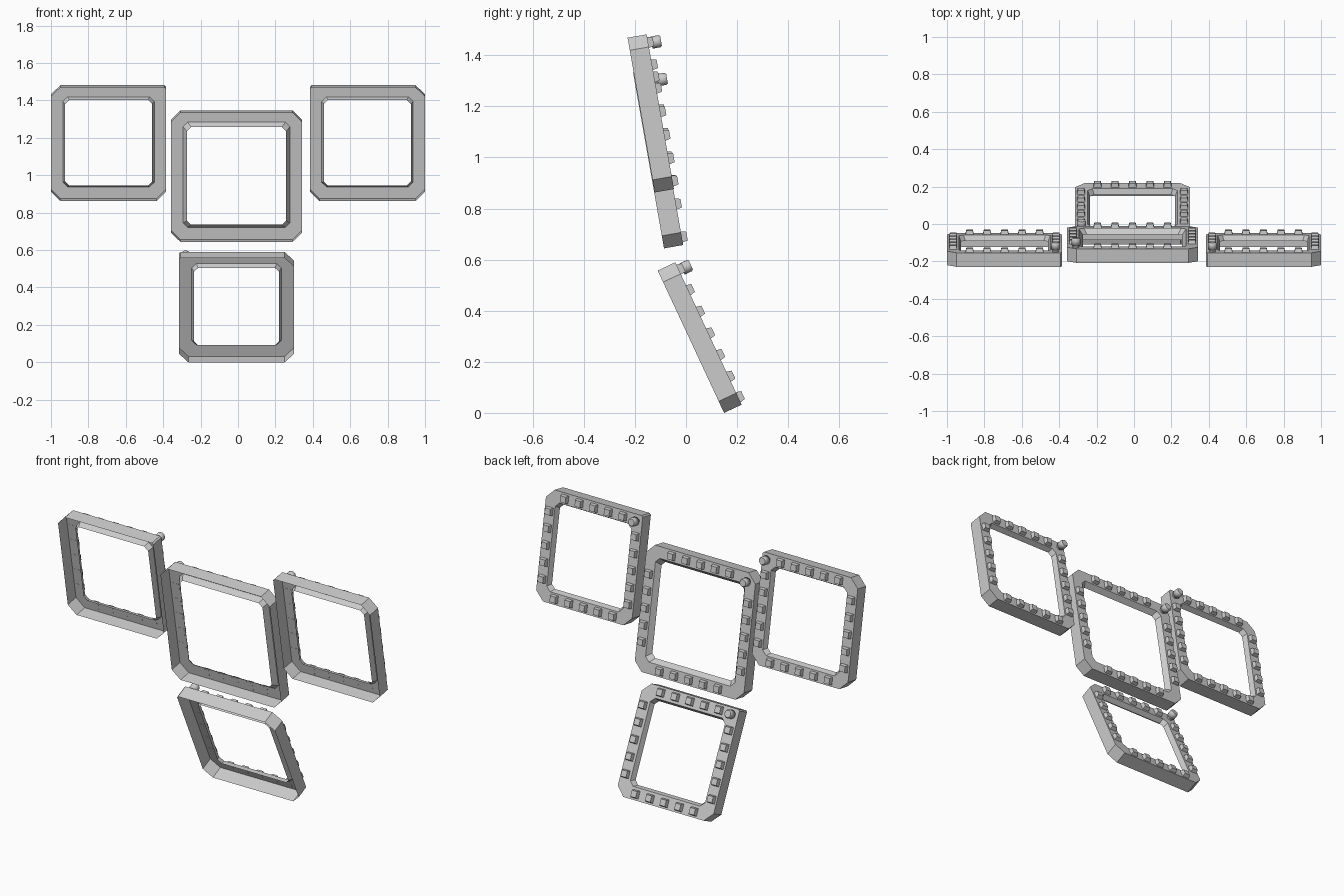
import bpy, bmesh
from math import radians, cos, sin, pi
from mathutils import Vector

if "Cube" in bpy.data.objects:
    bpy.data.objects.remove(bpy.data.objects["Cube"])

DEPTH = 0.076


def octagon(half, corners, y):
    """Square loop in local xz with a cut at each corner (BL, BR, TR, TL)."""
    bl, br, tr, tl = corners
    h = half
    pts = [(-h + bl, -h), (h - br, -h), (h, -h + br), (h, h - tr),
           (h - tr, h), (-h + tl, h), (-h, h - tl), (-h, -h + bl)]
    return [(x, y, z) for x, z in pts]


def bridge(bm, a, b):
    n = len(a)
    for i in range(n):
        j = (i + 1) % n
        bm.faces.new((a[i], a[j], b[j], b[i]))


def finish(bm, name, loc, tilt, recalc=True):
    if recalc:
        bmesh.ops.recalc_face_normals(bm, faces=bm.faces[:])
    me = bpy.data.meshes.new(name)
    bm.to_mesh(me)
    bm.free()
    ob = bpy.data.objects.new(name, me)
    ob.location = loc
    ob.rotation_euler = (tilt, 0, 0)
    bpy.context.collection.objects.link(ob)


def frame(name, cx, y, z, size, tilt, post_side, square, bar, lip):
    """y, z: bottom edge of the front rim; post_side: -1 or 1 in x."""
    tilt = radians(tilt)
    half = size / 2
    loc = Vector((cx, y - sin(tilt) * half, z + cos(tilt) * half))

    # Open-fronted shell: outer wall, back plate, short lip turned inward
    cut = [0.05] * 4
    if square:
        cut[2 if post_side > 0 else 3] = 0.008
    bm = bmesh.new()
    loops = [octagon(half, cut, 0), octagon(half, cut, DEPTH),
             octagon(half - bar, [0.025] * 4, DEPTH),
             octagon(half - lip, [0.022] * 4, DEPTH - 0.03)]
    rings = [[bm.verts.new(p) for p in loop] for loop in loops]
    for a, b in zip(rings, rings[1:]):
        bridge(bm, a, b)
    finish(bm, name + "_frame", loc, tilt, False)

    # Tapered teeth, five along each bar of the back face
    bm = bmesh.new()
    r = half - 0.032
    for i in range(-2, 3):
        t = i * 0.0935
        for px, pz in ((t, r), (t, -r), (r, t), (-r, t)):
            lo, hi = [[bm.verts.new((px + sx * h, yy, pz + sz * h))
                       for sx, sz in ((-1, -1), (1, -1), (1, 1), (-1, 1))]
                      for h, yy in ((0.022, DEPTH - 0.001), (0.017, DEPTH + 0.021))]
            bridge(bm, lo, hi)
            bm.faces.new(lo)
            bm.faces.new(hi)
    finish(bm, name + "_teeth", loc, tilt)

    # Knobbed post at the upper corner of the back face
    bm = bmesh.new()
    inset = 0.035 if square else 0.047
    px, pz = post_side * (half - inset), half - inset
    rings = []
    for rad, yy in ((0.017, -0.001), (0.017, 0.013), (0.024, 0.013),
                    (0.024, 0.044), (0.019, 0.051)):
        rings.append([bm.verts.new((px + rad * cos(k * pi / 8), DEPTH + yy,
                                    pz + rad * sin(k * pi / 8))) for k in range(16)])
    for a, b in zip(rings, rings[1:]):
        bridge(bm, a, b)
    bm.faces.new(rings[0])
    bm.faces.new(rings[-1])
    for f in bm.faces:
        f.smooth = len(f.verts) == 4
    for e in bm.edges:
        e.smooth = e.calc_face_angle(0) < radians(30)
    finish(bm, name + "_post", loc, tilt)


frame("center", -0.008, -0.086, 0.644, 0.70, 10, -1, False, 0.064, 0.085)
frame("left", -0.692, -0.122, 0.863, 0.615, 10, 1, True, 0.063, 0.075)
frame("right", 0.692, -0.122, 0.863, 0.615, 10, -1, True, 0.063, 0.075)
frame("lower", -0.008, 0.149, 0.0, 0.615, 25, -1, True, 0.068, 0.08)
